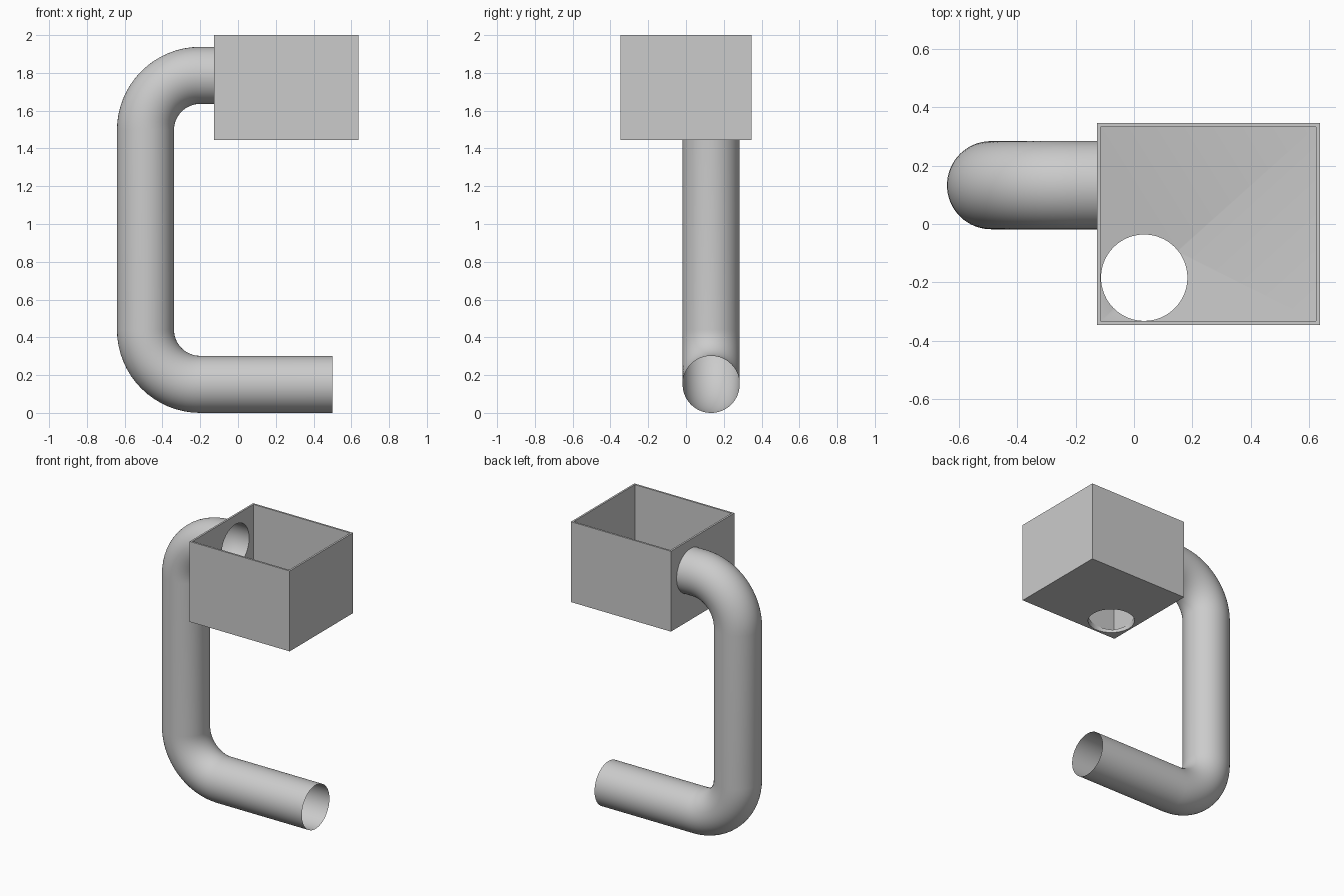
import bpy, bmesh, math
from mathutils import Vector, Matrix

cube = bpy.data.objects.get("Cube")
if cube:
    bpy.data.objects.remove(cube, do_unlink=True)

grey = bpy.data.materials.new("plain_grey")
grey.use_nodes = True
grey.diffuse_color = (0.6, 0.6, 0.6, 1)
grey.node_tree.nodes["Principled BSDF"].inputs["Base Color"].default_value = (0.6, 0.6, 0.6, 1)


def make_object(name, bm):
    bmesh.ops.recalc_face_normals(bm, faces=bm.faces)
    mesh = bpy.data.meshes.new(name)
    bm.to_mesh(mesh)
    bm.free()
    mesh.materials.append(grey)
    obj = bpy.data.objects.new(name, mesh)
    bpy.context.collection.objects.link(obj)
    return obj


def block(low, high):
    low, high = Vector(low), Vector(high)
    bm = bmesh.new()
    bmesh.ops.create_cube(bm, size=1, matrix=Matrix.Translation((low + high) / 2)
                          @ Matrix.Diagonal((high - low).to_4d()))
    return bm


def cylinder(centre, radius, depth, rotation=Matrix.Identity(4)):
    bm = bmesh.new()
    bmesh.ops.create_cone(bm, cap_ends=True, segments=64, radius1=radius, radius2=radius,
                          depth=depth, matrix=Matrix.Translation(centre) @ rotation)
    return bm


def cut(target, cutter):
    cutter.hide_render = True
    mod = target.modifiers.new("cut", 'BOOLEAN')
    mod.operation, mod.solver, mod.object = 'DIFFERENCE', 'EXACT', cutter
    bpy.context.view_layer.objects.active = target
    bpy.ops.object.modifier_apply(modifier=mod.name)
    bpy.data.objects.remove(cutter, do_unlink=True)


def smooth(obj):
    bpy.ops.object.select_all(action='DESELECT')
    obj.select_set(True)
    bpy.context.view_layer.objects.active = obj
    bpy.ops.object.shade_smooth_by_angle(angle=math.radians(30))


# Main dimensions
LOW, HIGH = Vector((-0.127, -0.346, 1.445)), Vector((0.637, 0.346, 2.0))
WALL, SLOPE = 0.013, 0.1
PIPE_R, BEND_R, PIPE_Y = 0.151, 0.29, 0.133
LEFT, BOTTOM, TOP = -0.49, 0.151, 1.787

# Open box whose floor falls in two planes toward the drain corner
box = make_object("box", block(LOW, HIGH))
inner_low = LOW + Vector((WALL, WALL, WALL))
inner_high = HIGH - Vector((WALL, WALL, -0.1))
cavity = block(inner_low, inner_high)
floor = [v for v in cavity.verts if v.co.z < 1.7]
floor.sort(key=lambda v: v.co.x + v.co.y)
for v in floor[1:]:
    v.co.z += SLOPE
bmesh.ops.connect_verts(cavity, verts=[floor[0], floor[-1]])
cut(box, make_object("cavity_cutter", cavity))

# Drain hole in the floor corner and pipe hole in the side wall
drain = (inner_low.x + 0.149, inner_low.y + 0.149, LOW.z)
cut(box, make_object("drain_cutter", cylinder(drain, 0.148, 0.5)))
cut(box, make_object("pipe_cutter", cylinder((LOW.x, PIPE_Y, TOP), PIPE_R, 0.2,
                                             Matrix.Rotation(math.pi / 2, 4, 'Y'))))
smooth(box)

# Open pipe swept along a C-shaped path: (x, z, heading angle)
path = [(0.5, BOTTOM, math.pi)]
for cz, start in ((BOTTOM + BEND_R, -90), (TOP - BEND_R, -180)):
    for i in range(17):
        a = math.radians(start - 90 * i / 16)
        path.append((LEFT + BEND_R + BEND_R * math.cos(a), cz + BEND_R * math.sin(a), a - math.pi / 2))
path.append((LOW.x + WALL, TOP, 0))

bm = bmesh.new()
SIDES = 64
rings = []
for x, z, heading in path:
    side = Vector((-math.sin(heading), 0, math.cos(heading)))
    ring = []
    for k in range(SIDES):
        t = math.tau * k / SIDES
        ring.append(bm.verts.new(Vector((x, PIPE_Y, z)) + PIPE_R * (side * math.cos(t)
                                 + Vector((0, math.sin(t), 0)))))
    rings.append(ring)
for a, b in zip(rings, rings[1:]):
    for k in range(SIDES):
        n = (k + 1) % SIDES
        bm.faces.new((a[k], a[n], b[n], b[k]))
smooth(make_object("pipe", bm))
